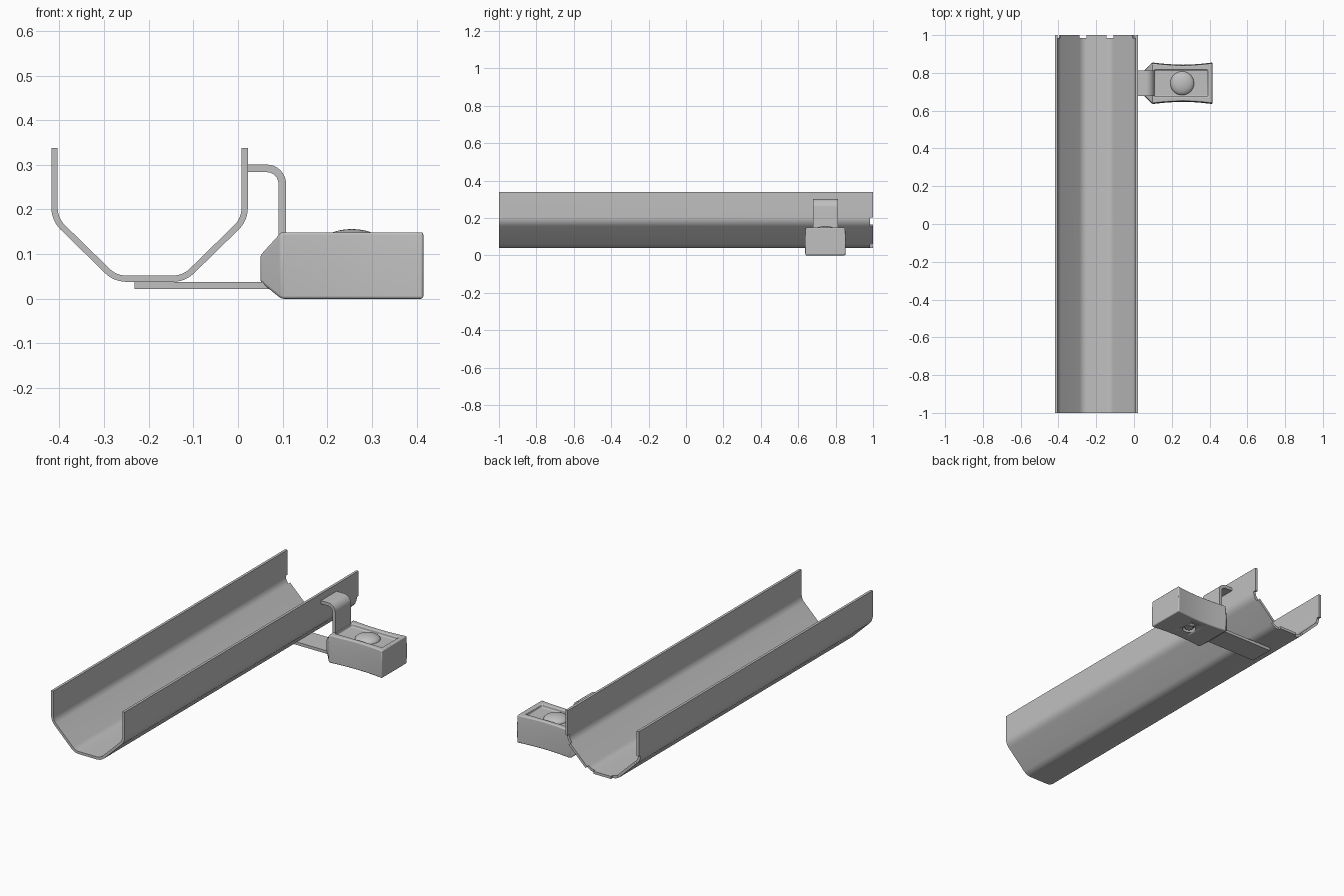
import bpy, bmesh, math
from mathutils import Vector

if "Cube" in bpy.data.objects:
    bpy.data.objects.remove(bpy.data.objects["Cube"], do_unlink=True)

grey = bpy.data.materials.new("plain grey")
grey.use_nodes = True
grey.diffuse_color = (0.53, 0.53, 0.53, 1)
grey.node_tree.nodes["Principled BSDF"].inputs["Base Color"].default_value = grey.diffuse_color

CLIP_Y = 0.745


def finish(bm, name):
    bmesh.ops.recalc_face_normals(bm, faces=bm.faces)
    mesh = bpy.data.meshes.new(name)
    bm.to_mesh(mesh)
    bm.free()
    obj = bpy.data.objects.new(name, mesh)
    bpy.context.collection.objects.link(obj)
    mesh.materials.append(grey)
    bpy.ops.object.select_all(action="DESELECT")
    obj.select_set(True)
    bpy.context.view_layer.objects.active = obj
    bpy.ops.object.shade_smooth_by_angle(angle=math.radians(30))
    return obj


def fillet(corners, radius, steps=6):
    """Round the inner corners of a path; returns points and which segments are bends."""
    corners = [Vector(c) for c in corners]
    pts, bend = [corners[0]], []
    for a, b, c in zip(corners, corners[1:], corners[2:]):
        u, v = (a - b).normalized(), (c - b).normalized()
        half = math.acos(u.dot(v)) / 2
        start = b + u * radius / math.tan(half)
        end = b + v * radius / math.tan(half)
        centre = b + (u + v).normalized() * radius / math.sin(half)
        pts.append(start)
        bend.append(False)
        for i in range(1, steps + 1):
            spoke = start.lerp(end, i / steps) - centre
            pts.append(centre + spoke.normalized() * radius)
            bend.append(True)
    pts.append(corners[-1])
    bend.append(False)
    return pts, bend


def strip(pts, thick, y0, y1):
    """Sheet of even thickness following an xz path; returns bmesh and far end faces."""
    bm = bmesh.new()
    rings = []
    for i, p in enumerate(pts):
        n0 = (pts[i] - pts[i - 1]).normalized() if i else None
        n1 = (pts[i + 1] - pts[i]).normalized() if i < len(pts) - 1 else None
        d = ((n0 or n1) + (n1 or n0)).normalized()
        side = Vector((-d.y, d.x)) * thick / 2
        rings.append([bm.verts.new((q.x, y, q.y))
                      for q, y in ((p - side, y0), (p + side, y0), (p + side, y1), (p - side, y1))])
    ends = []
    for a, b in zip(rings, rings[1:]):
        for k in range(4):
            m = (k + 1) % 4
            f = bm.faces.new((a[k], a[m], b[m], b[k]))
            if k == 2:
                ends.append(f)
    bm.faces.new(rings[0])
    bm.faces.new(rings[-1][::-1])
    bmesh.ops.recalc_face_normals(bm, faces=bm.faces)
    return bm, ends


# Trough, with shallow notches at the bends of the back end
cx, wall, floor = -0.198, 0.213, 0.045
half = [(wall, 0.338), (wall, 0.178), (0.077, floor)]
path = [(cx - x, z) for x, z in half] + [(cx + x, z) for x, z in reversed(half)]
pts, bend = fillet(path, 0.06)
bm, ends = strip(pts, 0.014, -1, 0.985)
flat_ends = [f for f, is_bend in zip(ends, bend) if not is_bend]
new = bmesh.ops.extrude_face_region(bm, geom=flat_ends)["geom"]
bmesh.ops.delete(bm, geom=[f for f in flat_ends if f.is_valid], context="FACES_ONLY")
bmesh.ops.translate(bm, vec=(0, 0.015, 0), verts=[g for g in new if isinstance(g, bmesh.types.BMVert)])
finish(bm, "trough")

# Bent upper strap and flat lower strap
pts, _ = fillet([(0.02, 0.292), (0.099, 0.292), (0.099, 0.1)], 0.034, 8)
bm, _ = strip(pts, 0.017, CLIP_Y - 0.067, CLIP_Y + 0.067)
finish(bm, "upper_strap")
bm, _ = strip([Vector((-0.232, 0.03)), Vector((0.1, 0.03))], 0.016, CLIP_Y - 0.067, CLIP_Y + 0.067)
finish(bm, "lower_strap")

# Clamp body: tapered nose and waisted sides (x, half width, bottom, top)
sections = [(0.05, 0.062, 0.038, 0.097), (0.097, 0.11, 0.0, 0.149), (0.15, 0.104, 0.0, 0.149),
            (0.205, 0.1, 0.0, 0.149), (0.26, 0.098, 0.0, 0.149), (0.315, 0.1, 0.0, 0.149),
            (0.365, 0.104, 0.0, 0.149), (0.415, 0.11, 0.0, 0.149)]
bm = bmesh.new()
rings = []
for x, w, lo, hi in sections:
    mid = lo + (hi - lo) * 0.6
    right = [(-w * 0.98, lo), (-w, mid), (-w * 0.96, hi)]
    outline = right + [(-y, z) for y, z in reversed(right)]
    rings.append([bm.verts.new((x, CLIP_Y + y, z)) for y, z in outline])
top = []
for i, (a, b) in enumerate(zip(rings, rings[1:])):
    for k in range(6):
        m = (k + 1) % 6
        f = bm.faces.new((a[k], a[m], b[m], b[k]))
        if k == 2 and i > 0:
            top.append(f)
bm.faces.new(rings[0])
bm.faces.new(rings[-1][::-1])
bmesh.ops.recalc_face_normals(bm, faces=bm.faces)

# Sunken straight-sided pocket in the top
bmesh.ops.inset_region(bm, faces=top, thickness=0.025, use_even_offset=True)
pocket = {v for f in top for v in f.verts}
x_min = min(v.co.x for v in pocket)
for v in pocket:
    v.co.y = CLIP_Y + math.copysign(0.07, v.co.y - CLIP_Y)
    if v.co.x < x_min + 0.005:
        v.co.x = 0.108
rim = bmesh.ops.extrude_face_region(bm, geom=top)["geom"]
bmesh.ops.delete(bm, geom=[f for f in top if f.is_valid], context="FACES_ONLY")
bmesh.ops.translate(bm, vec=(0, 0, -0.019), verts=[g for g in rim if isinstance(g, bmesh.types.BMVert)])
body = finish(bm, "clamp_body")
bevel = body.modifiers.new("rounded edges", "BEVEL")
bevel.width = 0.011
bevel.segments = 3
bevel.limit_method = "ANGLE"
bevel.angle_limit = math.radians(35)

# Screw hole under the clamp
bm = bmesh.new()
bmesh.ops.create_cone(bm, cap_ends=True, segments=32, radius1=0.034, radius2=0.034, depth=0.04)
bmesh.ops.translate(bm, vec=(0.255, CLIP_Y, 0), verts=bm.verts)
cutter = finish(bm, "hole_cutter")
cutter.hide_render = True
cutter.hide_viewport = True
hole = body.modifiers.new("screw hole", "BOOLEAN")
hole.object = cutter
hole.operation = "DIFFERENCE"

# Screw tip inside the hole
bm = bmesh.new()
bmesh.ops.create_cone(bm, cap_ends=True, segments=24, radius1=0.022, radius2=0.022, depth=0.02)
bmesh.ops.translate(bm, vec=(0.255, CLIP_Y, 0.014), verts=bm.verts)
finish(bm, "screw_tip")

# Domed button in the pocket
bm = bmesh.new()
bmesh.ops.create_uvsphere(bm, u_segments=32, v_segments=24, radius=1)
bmesh.ops.bisect_plane(bm, geom=bm.verts[:] + bm.edges[:] + bm.faces[:], plane_co=(0, 0, 0),
                       plane_no=(0, 0, -1), clear_outer=True)
for v in bm.verts:
    v.co = (0.255 + v.co.x * 0.063, CLIP_Y + v.co.y * 0.063, 0.129 + v.co.z * 0.027)
finish(bm, "dome_button")
